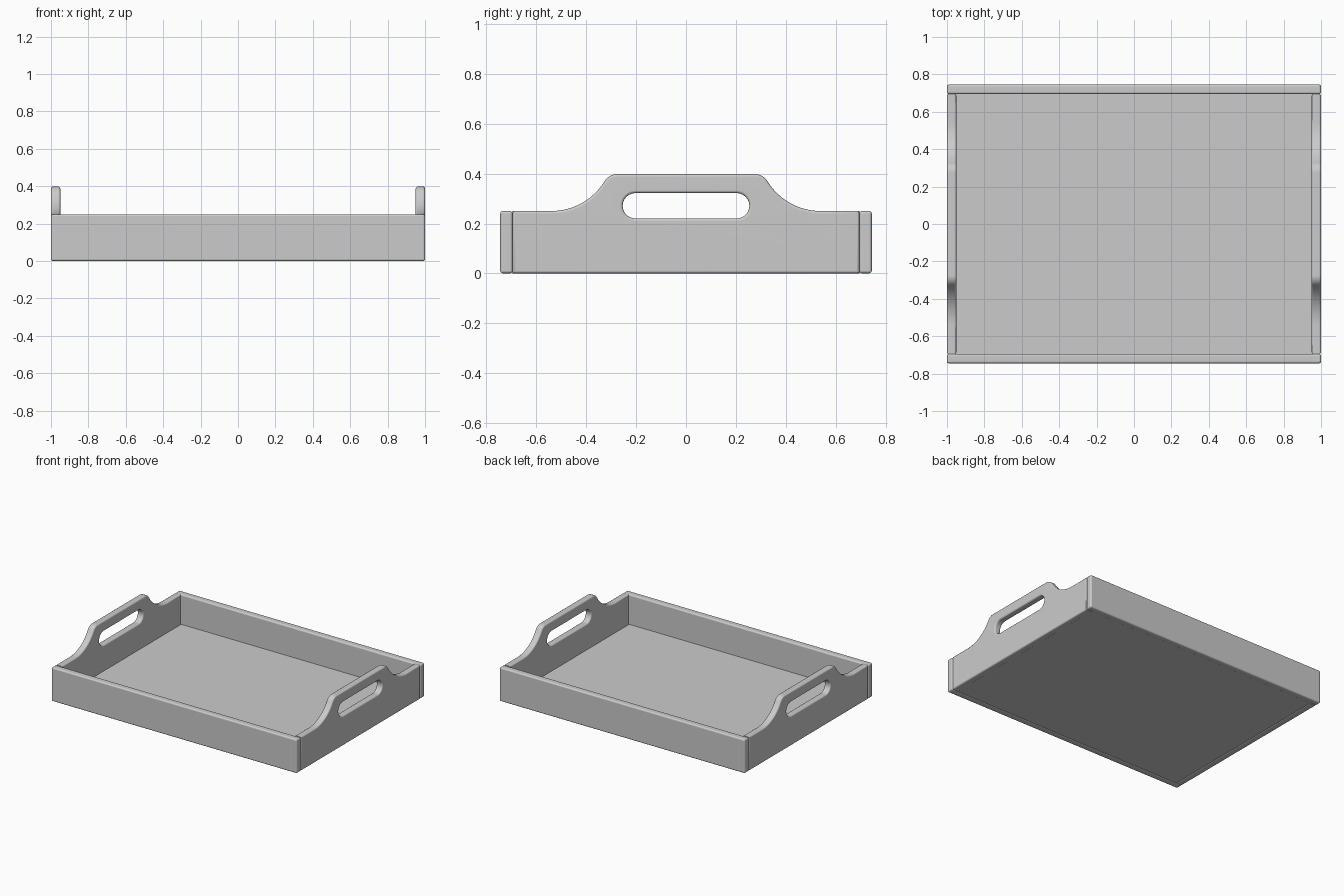
import bpy, bmesh
from math import sin, cos, pi, acos
from mathutils import Vector

cube = bpy.data.objects.get("Cube")
if cube:
    bpy.data.objects.remove(cube, do_unlink=True)

HALF_X, HALF_Y, THICK = 1.0, 0.745, 0.05
WALL_H, TOP_H, FILLET = 0.25, 0.398, 0.011
INNER_Y = HALF_Y - THICK

grey = bpy.data.materials.new("light_grey")
grey.use_nodes = True
grey.diffuse_color = (0.6, 0.6, 0.6, 1)
grey.node_tree.nodes["Principled BSDF"].inputs["Base Color"].default_value = (0.6, 0.6, 0.6, 1)


def finish(name, bm, fillet=0):
    """Turn a bmesh into a smooth-shaded object, rounding its edges if asked."""
    bmesh.ops.recalc_face_normals(bm, faces=bm.faces)
    mesh = bpy.data.meshes.new(name)
    bm.to_mesh(mesh)
    bm.free()
    mesh.materials.append(grey)
    obj = bpy.data.objects.new(name, mesh)
    bpy.context.collection.objects.link(obj)
    bpy.ops.object.select_all(action='DESELECT')
    obj.select_set(True)
    bpy.context.view_layer.objects.active = obj
    if fillet:
        bevel = obj.modifiers.new("rounded_edges", 'BEVEL')
        bevel.width, bevel.segments = fillet, 4
        mesh.shade_smooth()
    else:
        bpy.ops.object.shade_smooth_by_angle(angle=0.7)
    obj.modifiers.new("even_shading", 'WEIGHTED_NORMAL').keep_sharp = True
    return obj


def box(name, low, high, fillet=0):
    bm = bmesh.new()
    bmesh.ops.create_cube(bm, size=1)
    low, high = Vector(low), Vector(high)
    for v in bm.verts:
        v.co = (low + high) / 2 + Vector(a * b for a, b in zip(v.co, high - low))
    return finish(name, bm, fillet)


def arc(cy, cz, r, start, end, n=12):
    return [Vector((cy + r * cos(start + (end - start) * i / n),
                    cz + r * sin(start + (end - start) * i / n))) for i in range(n + 1)]


def inset(loop, d):
    """Move a closed loop to its left by d, with mitred corners."""
    out = []
    for i, p in enumerate(loop):
        a = (p - loop[i - 1]).normalized()
        b = (loop[(i + 1) % len(loop)] - p).normalized()
        na, nb = Vector((-a.y, a.x)), Vector((-b.y, b.x))
        out.append(p + (na + nb) * d / (1 + na.dot(nb)))
    return out


def handle_outline():
    """Counter-clockwise outline: flat base, swept shoulders, raised grip."""
    r, rc, start = 0.25, 0.06, 0.54
    turn = acos((WALL_H + r - TOP_H + rc) / (r + rc))
    yc = start - (r + rc) * sin(turn)
    right = arc(start, WALL_H + r, r, -pi / 2, -pi / 2 - turn, 16)
    right += arc(yc, TOP_H - rc, rc, pi / 2 - turn, pi / 2, 8)[1:]
    right = [Vector((INNER_Y, 0)), Vector((INNER_Y, WALL_H))] + right
    return right + [Vector((-p.x, p.y)) for p in reversed(right)]


def slot_outline():
    """Clockwise outline of the rounded grip opening."""
    r, y, z = 0.051, 0.203, 0.271
    return arc(y, z, r, pi / 2, -pi / 2) + arc(-y, z, r, -pi / 2, -3 * pi / 2)


def handle_panel(name, x):
    bm = bmesh.new()
    h, steps = THICK / 2, 4
    # Rounded section through the panel edge: (inset, x)
    half = [(FILLET * (1 - sin(t)), h - FILLET * (1 - cos(t)))
            for t in (pi / 2 * i / steps for i in range(steps + 1))]
    section = half + [(d, -w) for d, w in reversed(half)]
    caps = [[], []]
    for loop in (handle_outline(), slot_outline()):
        rings = [[bm.verts.new((x + w, p.x, p.y)) for p in inset(loop, d)]
                 for d, w in section]
        n = len(loop)
        for r0, r1 in zip(rings, rings[1:]):
            for i in range(n):
                j = (i + 1) % n
                bm.faces.new((r0[i], r0[j], r1[j], r1[i]))
        for cap, ring in zip(caps, (rings[0], rings[-1])):
            cap += [bm.edges.get((ring[i], ring[(i + 1) % n])) for i in range(n)]
    # Flat faces with the opening left free
    for cap, side in zip(caps, (1, -1)):
        bmesh.ops.triangle_fill(bm, use_beauty=True, edges=cap, normal=(side, 0, 0))
    return finish(name, bm)


# Floor board held between the walls
box("floor_board", (-HALF_X + 0.045, -INNER_Y - 0.005, 0.004),
    (HALF_X - 0.045, INNER_Y + 0.005, 0.03))

# Long walls
for name, s in (("front_wall", -1), ("back_wall", 1)):
    mid = s * (HALF_Y - THICK / 2)
    box(name, (-HALF_X, mid - THICK / 2, 0), (HALF_X, mid + THICK / 2, WALL_H), FILLET)

# Short walls with grips
for name, s in (("left_handle_panel", 1), ("right_handle_panel", -1)):
    handle_panel(name, s * (HALF_X - THICK / 2))
